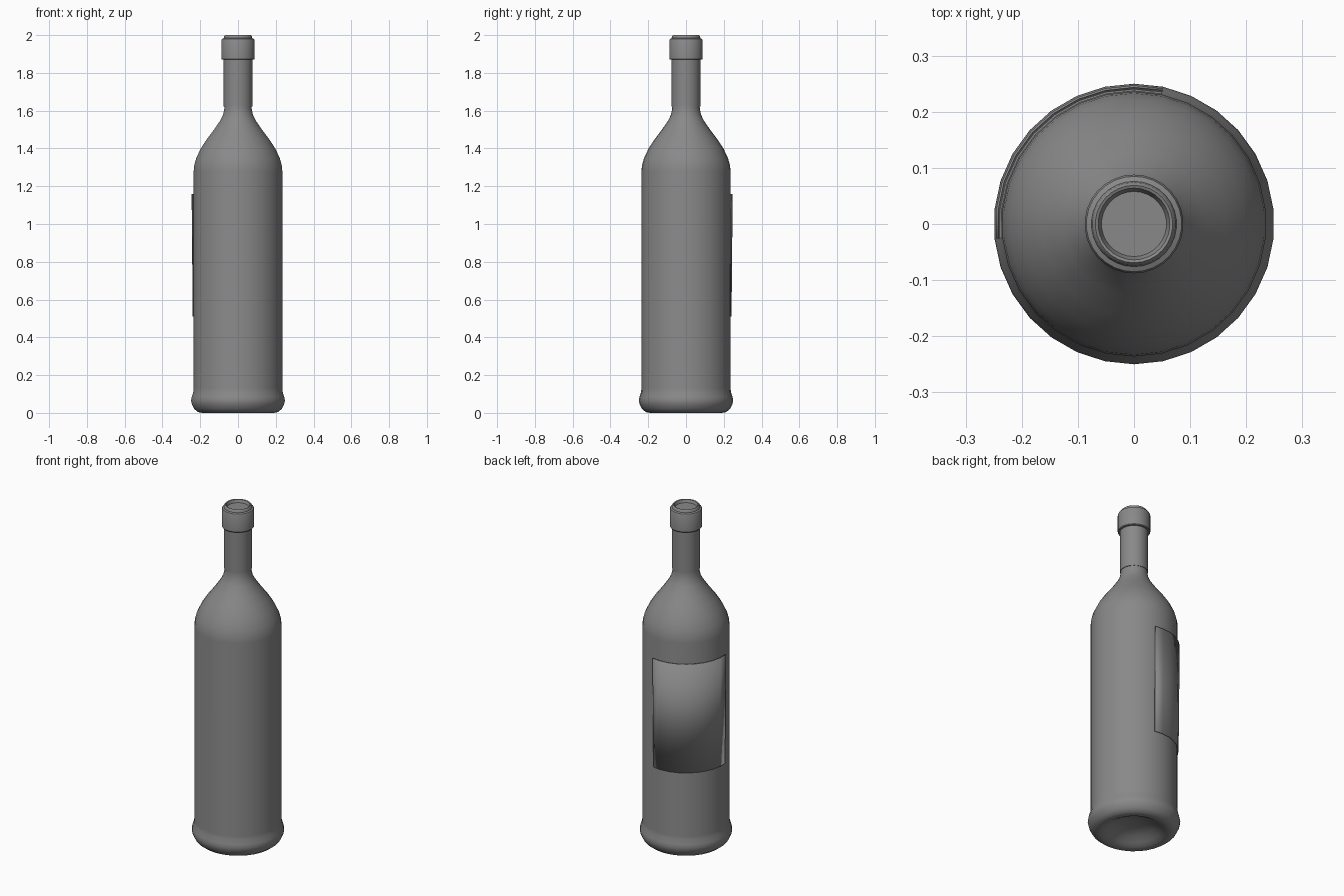
import bpy, bmesh
from math import radians, sin, cos, tau

SEGMENTS = 30

cube = bpy.data.objects.get("Cube")
if cube:
    bpy.data.objects.remove(cube, do_unlink=True)

grey = bpy.data.materials.new("plain grey")
grey.use_nodes = True
grey.diffuse_color = (0.25, 0.25, 0.25, 1)
grey.node_tree.nodes["Principled BSDF"].inputs["Base Color"].default_value = (0.25, 0.25, 0.25, 1)


def finish(name, bm):
    """Turn a bmesh into a smooth grey object."""
    mesh = bpy.data.meshes.new(name)
    bm.to_mesh(mesh)
    bm.free()
    mesh.materials.append(grey)
    obj = bpy.data.objects.new(name, mesh)
    bpy.context.collection.objects.link(obj)
    bpy.ops.object.select_all(action="DESELECT")
    obj.select_set(True)
    bpy.context.view_layer.objects.active = obj
    bpy.ops.object.shade_smooth_by_angle(angle=radians(35))
    return obj


def lathe(name, profile):
    """Spin (radius, height) points about the z axis, one corner on -y."""
    bm = bmesh.new()
    verts = [bm.verts.new((0, -r, z)) for r, z in profile]
    edges = [bm.edges.new(pair) for pair in zip(verts, verts[1:])]
    bmesh.ops.spin(bm, geom=verts + edges, cent=(0, 0, 0), axis=(0, 0, 1),
                   angle=tau, steps=SEGMENTS, use_duplicate=False)
    bmesh.ops.remove_doubles(bm, verts=bm.verts, dist=0.0005)
    bmesh.ops.recalc_face_normals(bm, faces=bm.faces)
    return finish(name, bm)


# Glass: hollow underside, flared foot, straight body, shoulder and neck
lathe("bottle_glass", [
    (0, 0.06), (0.06, 0.055), (0.11, 0.04), (0.145, 0.018), (0.17, 0.004),
    (0.19, 0), (0.212, 0.004), (0.232, 0.02), (0.245, 0.045), (0.25, 0.065),
    (0.246, 0.085), (0.238, 0.11), (0.236, 0.13),
    (0.236, 1.28), (0.233, 1.31), (0.222, 1.35), (0.198, 1.40), (0.165, 1.45),
    (0.127, 1.50), (0.093, 1.55), (0.079, 1.58), (0.073, 1.61), (0.072, 1.64),
    (0.072, 1.88)])

# Neck sleeve with a slightly raised lower edge
lathe("neck_sleeve", [(0.071, 1.622), (0.076, 1.622), (0.076, 1.88)])

# Collar and mouth rim with a shallow recess
lathe("mouth_collar", [
    (0.074, 1.87), (0.085, 1.87), (0.088, 1.874), (0.088, 1.974), (0.085, 1.98),
    (0.076, 1.984), (0.074, 1.995), (0.069, 2.0), (0.064, 1.998),
    (0.058, 1.982), (0, 1.982)])

# Wrapped label, following the body facets
bm = bmesh.new()
columns = []
for i in range(10):
    a = radians(78 + 12 * i)
    columns.append([bm.verts.new((r * cos(a), r * sin(a), z))
                    for r, z in ((0.241, 0.51), (0.247, 1.16))])
for (low_a, top_a), (low_b, top_b) in zip(columns, columns[1:]):
    bm.faces.new((low_a, low_b, top_b, top_a))
label = finish("label", bm)
thickness = label.modifiers.new("thickness", "SOLIDIFY")
thickness.thickness = 0.004
thickness.offset = -1
